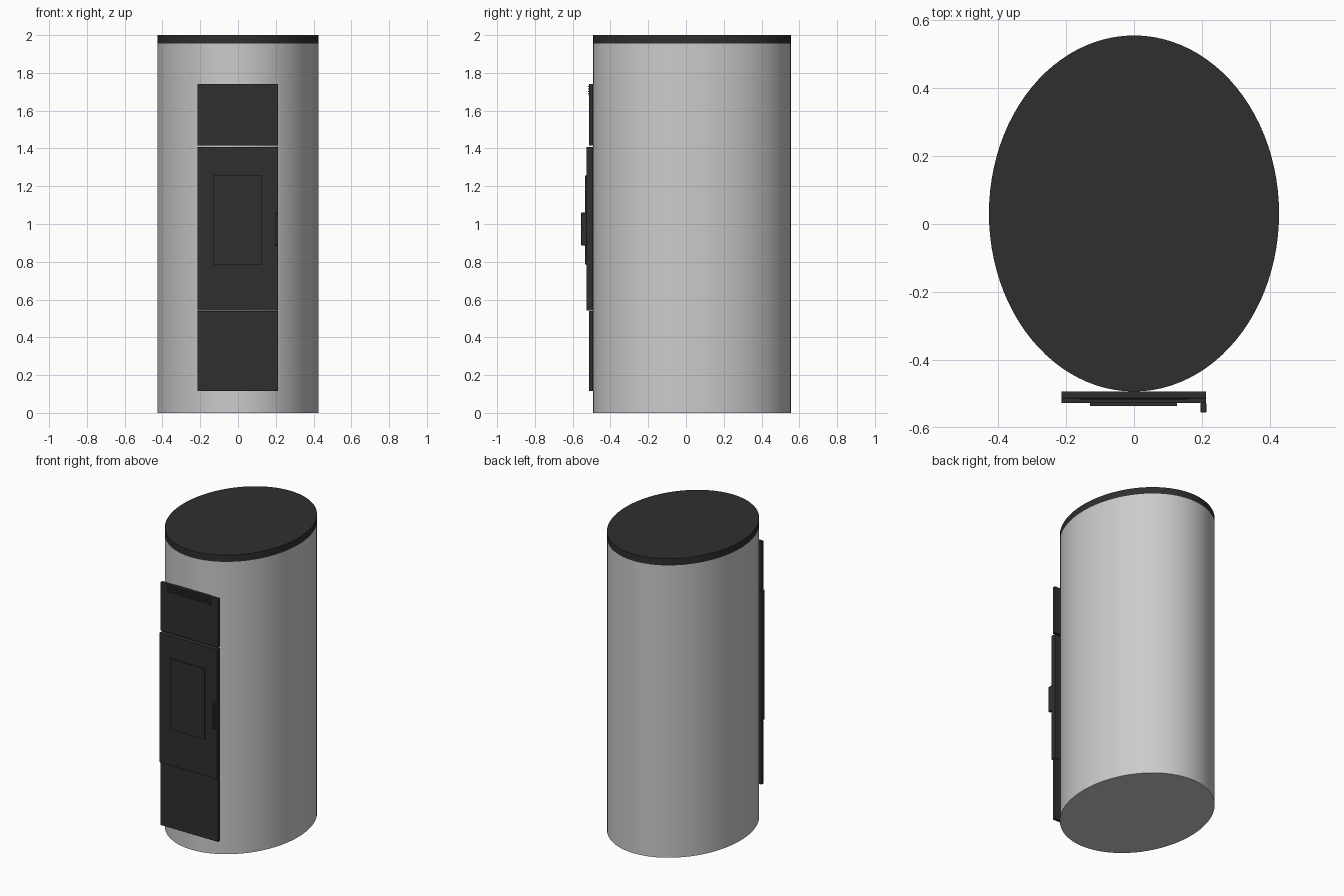
import bpy, bmesh, math

if "Cube" in bpy.data.objects:
    bpy.data.objects.remove(bpy.data.objects["Cube"])

RX, RY, CY = 0.427, 0.524, 0.031   # oval body radii and y centre
BACK = -0.493                      # plane the front panels sit on


def material(name, rgb):
    m = bpy.data.materials.new(name)
    m.diffuse_color = (*rgb, 1)
    m.use_nodes = True
    m.node_tree.nodes["Principled BSDF"].inputs["Base Color"].default_value = m.diffuse_color
    return m


grey = material("light_grey", (0.6, 0.6, 0.6))
black = material("charcoal", (0.028, 0.028, 0.028))


def finish(name, bm, mat):
    me = bpy.data.meshes.new(name)
    bm.to_mesh(me)
    bm.free()
    me.materials.append(mat)
    ob = bpy.data.objects.new(name, me)
    bpy.context.collection.objects.link(ob)
    return ob


def oval(name, z0, z1, mat):
    bm = bmesh.new()
    bmesh.ops.create_cone(bm, cap_ends=True, segments=96,
                          radius1=1, radius2=1, depth=1)
    for v in bm.verts:
        v.co = (v.co.x * RX, CY + v.co.y * RY, z0 + (v.co.z + 0.5) * (z1 - z0))
    ob = finish(name, bm, mat)
    bpy.context.view_layer.objects.active = ob
    ob.select_set(True)
    bpy.ops.object.shade_smooth_by_angle(angle=math.radians(40))
    ob.select_set(False)
    return ob


def box(name, x, y, z, mat, bevel=0.0):
    bm = bmesh.new()
    bmesh.ops.create_cube(bm, size=1)
    for v in bm.verts:
        v.co = [a + (c + 0.5) * (b - a) for c, (a, b) in zip(v.co, (x, y, z))]
    if bevel:
        bmesh.ops.bevel(bm, geom=bm.edges[:], offset=bevel, segments=2,
                        profile=0.5, affect='EDGES')
    return finish(name, bm, mat)


# Oval body and its dark top plate
oval("body", 0, 1.955, grey)
oval("top_plate", 1.955, 2.0, black)

# Stacked front panels
W = (-0.214, 0.212)
box("lower_panel", W, (-0.513, BACK), (0.115, 0.539), black, 0.002)
box("door", W, (-0.527, BACK), (0.541, 1.407), black, 0.002)
box("upper_panel", W, (-0.513, BACK), (1.416, 1.741), black, 0.002)

# Door window and handle
box("window", (-0.13, 0.126), (-0.535, -0.526), (0.785, 1.258), black)
box("handle", (0.196, 0.213), (-0.555, -0.526), (0.887, 1.06), black, 0.003)

# Thin air vent slats near the top of the upper panel
for i in range(4):
    z = 1.685 + i * 0.013
    box(f"vent_slat_{i + 1}", (-0.16, 0.16), (-0.518, -0.512), (z, z + 0.007), black)
